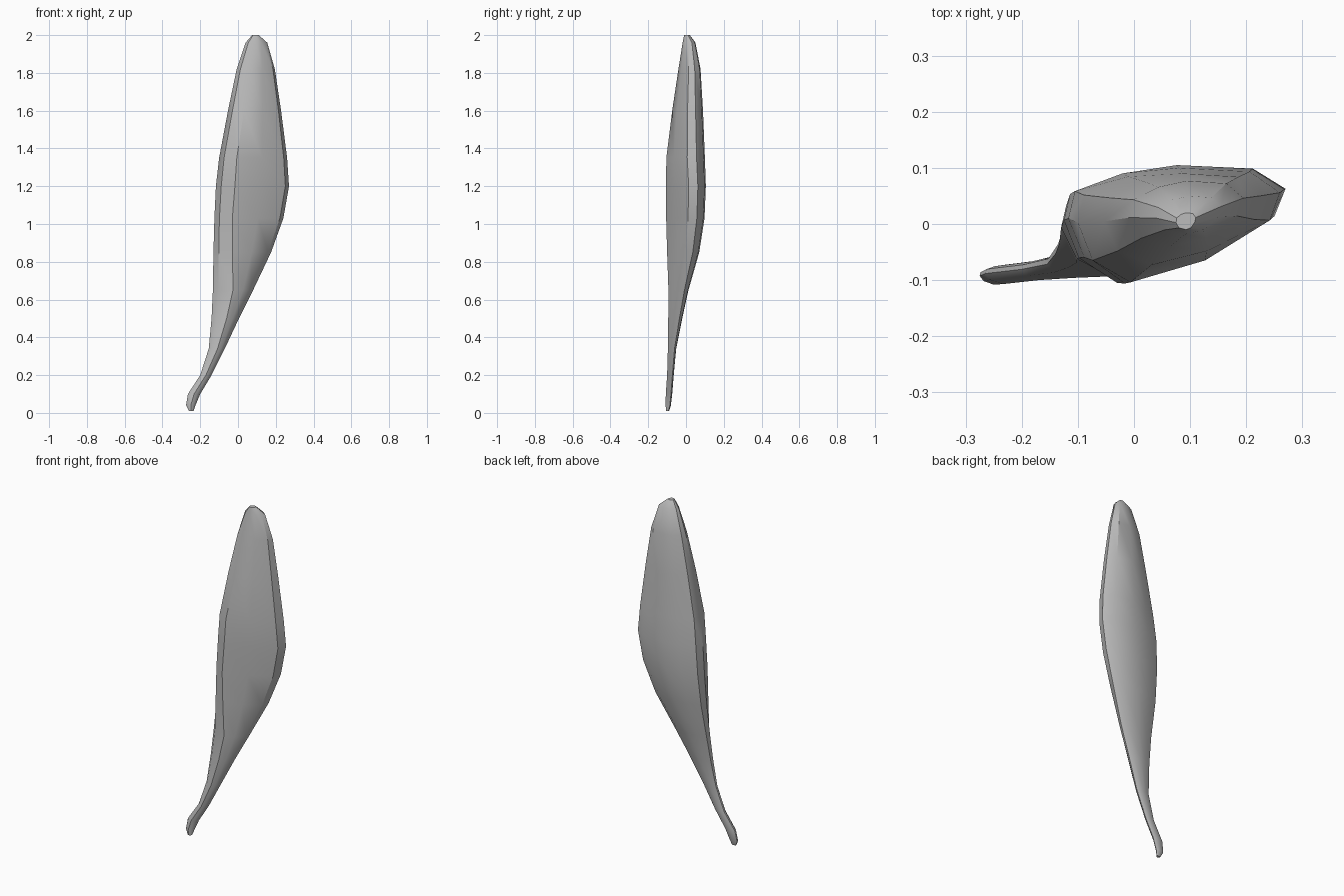
import bpy
import bmesh

default_cube = bpy.data.objects.get("Cube")
if default_cube:
    bpy.data.objects.remove(default_cube, do_unlink=True)

# Single grey material
grey = bpy.data.materials.new("plain grey")
grey.use_nodes = True
grey_colour = (0.5, 0.5, 0.5, 1)
grey.diffuse_color = grey_colour
grey.node_tree.nodes["Principled BSDF"].inputs["Base Color"].default_value = grey_colour

# Stations up the blade: height, left, right, front, back, ridge position across the width
STATIONS = [
    (0.01, -0.26, -0.235, -0.105, -0.09, 0.5),
    (0.04, -0.275, -0.225, -0.108, -0.08, 0.5),
    (0.1, -0.265, -0.2, -0.107, -0.073, 0.5),
    (0.2, -0.2, -0.14, -0.1, -0.065, 0.5),
    (0.34, -0.155, -0.07, -0.096, -0.052, 0.55),
    (0.5, -0.14, 0.005, -0.094, -0.02, 0.55),
    (0.65, -0.133, 0.08, -0.093, 0.013, 0.5),
    (0.85, -0.13, 0.175, -0.1, 0.07, 0.33),
    (1.03, -0.125, 0.24, -0.105, 0.098, 0.26),
    (1.2, -0.117, 0.27, -0.106, 0.105, 0.26),
    (1.35, -0.1, 0.26, -0.104, 0.1, 0.26),
    (1.6, -0.053, 0.228, -0.073, 0.09, 0.3),
    (1.82, -0.007, 0.195, -0.04, 0.077, 0.35),
    (1.96, 0.04, 0.155, -0.018, 0.05, 0.45),
    (2.0, 0.075, 0.11, -0.01, 0.02, 0.5),
]


def cross_section(station):
    """Flattened ten-sided section with a ridge along the front."""
    z, left, right, front, back, ridge = station
    outline = [
        (0, 0.55), (0.03, 0.78), (0.25, 0.93), (0.5, 1), (0.85, 0.97),
        (1, 0.8), (0.95, 0.57), ((ridge + 1) / 2, 0.22), (ridge, 0),
        (ridge * 0.28, 0.22),
    ]
    lean = 1 + max(0, z - 1.2) * 0.6
    return [
        (left + (right - left) * u, front + (back - front) * v ** lean, z)
        for u, v in outline
    ]


# Blade lofted through the sections, with closed ends
bm = bmesh.new()
rings = [[bm.verts.new(p) for p in cross_section(s)] for s in STATIONS]
for lower, upper in zip(rings, rings[1:]):
    for i in range(len(lower)):
        j = (i + 1) % len(lower)
        bm.faces.new((lower[i], lower[j], upper[j], upper[i]))
bm.faces.new(rings[0])
bm.faces.new(rings[-1])
bmesh.ops.recalc_face_normals(bm, faces=bm.faces[:])

mesh = bpy.data.meshes.new("curved_blade")
bm.to_mesh(mesh)
bm.free()
mesh.materials.append(grey)
blade = bpy.data.objects.new("curved_blade", mesh)
bpy.context.collection.objects.link(blade)

# Smooth faces, keeping the long ridges crisp
bpy.ops.object.select_all(action="DESELECT")
blade.select_set(True)
bpy.context.view_layer.objects.active = blade
bpy.ops.object.shade_smooth_by_angle(angle=0.6)
